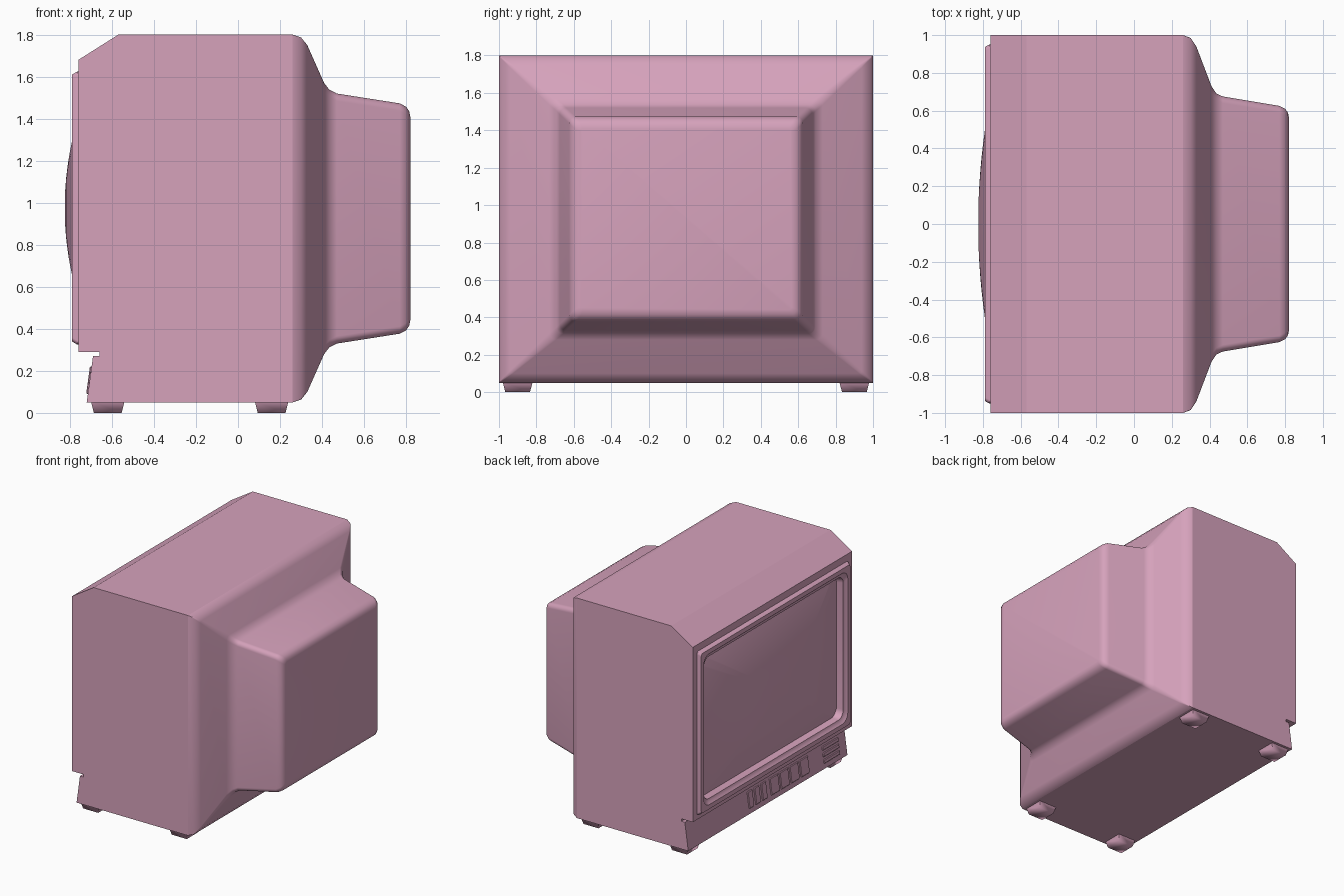
import bpy, bmesh, math
from mathutils import Matrix

if "Cube" in bpy.data.objects:
    bpy.data.objects.remove(bpy.data.objects["Cube"])

PINK = (0.67, 0.36, 0.50, 1.0)
mat = bpy.data.materials.new("dusty_pink")
mat.use_nodes = True
mat.diffuse_color = PINK
bsdf = next(n for n in mat.node_tree.nodes if n.type == "BSDF_PRINCIPLED")
bsdf.inputs["Base Color"].default_value = PINK


def finish(name, bm, angle=35):
    bmesh.ops.recalc_face_normals(bm, faces=bm.faces)
    mesh = bpy.data.meshes.new(name)
    bm.to_mesh(mesh)
    bm.free()
    mesh.materials.append(mat)
    ob = bpy.data.objects.new(name, mesh)
    bpy.context.collection.objects.link(ob)
    smooth(ob, angle)
    return ob


def smooth(ob, angle):
    bpy.ops.object.select_all(action="DESELECT")
    ob.select_set(True)
    bpy.context.view_layer.objects.active = ob
    bpy.ops.object.shade_smooth_by_angle(angle=math.radians(angle))


def ring(x, hy, hz, r, cz, n=6):
    """Rounded rectangle in the plane of constant x."""
    pts = []
    for k, (sy, sz) in enumerate([(1, 1), (-1, 1), (-1, -1), (1, -1)]):
        for i in range(n + 1):
            a = math.pi / 2 * (k + i / n)
            pts.append((x, sy * (hy - r) + r * math.cos(a),
                        cz + sz * (hz - r) + r * math.sin(a)))
    return pts


def loft(name, rings, closed=False, angle=35):
    """Skin consecutive rings; cap the ends, or close into a frame."""
    bm = bmesh.new()
    vs = [[bm.verts.new(p) for p in pts] for pts in rings]
    n = len(vs[0])
    pairs = list(zip(vs, vs[1:])) + ([(vs[-1], vs[0])] if closed else [])
    for a, b in pairs:
        for i in range(n):
            j = (i + 1) % n
            bm.faces.new((a[i], a[j], b[j], b[i]))
    if not closed:
        bm.faces.new(vs[0])
        bm.faces.new(vs[-1])
    return finish(name, bm, angle)


# Front case: side profile with sloped brow, notch and leaning control panel
profile = [(0.26, 1.8), (-0.57, 1.8), (-0.76, 1.68), (-0.76, 0.29), (-0.66, 0.29),
           (-0.66, 0.27), (-0.69, 0.27), (-0.72, 0.05), (0.26, 0.05)]
bm = bmesh.new()
face = bm.faces.new([bm.verts.new((x, -1, z)) for x, z in profile])
out = bmesh.ops.extrude_face_region(bm, geom=[face])
side = [v for v in out["geom"] if isinstance(v, bmesh.types.BMVert)]
bmesh.ops.translate(bm, verts=side, vec=(0, 2, 0))
case = finish("front_case", bm, 25)

# Recess behind the screen
SCREEN_Z = 0.975
cutter = loft("screen_cutter", [ring(x, 0.885, 0.575, 0.07, SCREEN_Z) for x in (-0.9, -0.68)])
cutter.hide_render = True
cut = case.modifiers.new("recess", "BOOLEAN")
cut.operation = "DIFFERENCE"
cut.object = cutter
cut.solver = "EXACT"
bpy.context.view_layer.objects.active = case
bpy.ops.object.modifier_apply(modifier="recess")
bpy.data.objects.remove(cutter)
smooth(case, 25)

# Rear case: shoulder narrowing to the tube housing (x, half width, half height, corner)
rear = [(0.26, 1.0, 0.875, 0.001), (0.30, 0.985, 0.862, 0.006), (0.33, 0.94, 0.825, 0.015),
        (0.41, 0.73, 0.645, 0.035), (0.435, 0.692, 0.613, 0.035), (0.47, 0.675, 0.595, 0.035),
        (0.77, 0.625, 0.548, 0.035), (0.80, 0.61, 0.532, 0.035), (0.815, 0.59, 0.51, 0.03),
        (0.82, 0.565, 0.485, 0.015)]
loft("rear_case", [ring(*s, 0.925) for s in rear], angle=40)

# Bezel frame around the screen
bezel = [(-0.755, 0.95, 0.65, 0.02), (-0.765, 0.95, 0.65, 0.02), (-0.79, 0.937, 0.635, 0.02),
         (-0.79, 0.905, 0.60, 0.07), (-0.775, 0.892, 0.585, 0.07), (-0.77, 0.875, 0.565, 0.06),
         (-0.70, 0.865, 0.555, 0.06), (-0.70, 0.89, 0.58, 0.06)]
loft("screen_bezel", [ring(*s, SCREEN_Z) for s in bezel], closed=True)


# Bulging screen glass
def bulge(pts):
    return [(-0.825 + 0.094 * y * y + 0.15 * (z - SCREEN_Z) ** 2, y, z) for _, y, z in pts]


glass = [ring(-0.69, 0.87, 0.56, 0.06, SCREEN_Z)]
for i in range(12):
    t = 1 - i / 12
    glass.append(bulge(ring(0, 0.87 * t, 0.56 * t, 0.06 * t, SCREEN_Z)))
loft("screen_glass", glass)

# Control panel keys, lying on the leaning panel
LEAN = math.atan2(0.03, 0.22)


def key(name, y, z, width, height, depth=0.016):
    x = -0.72 + (z - 0.05) * math.tan(LEAN)
    bm = bmesh.new()
    place = Matrix.Translation((x, y, z)) @ Matrix.Rotation(LEAN, 4, "Y")
    bmesh.ops.create_cube(bm, size=1, matrix=place @ Matrix.Diagonal((depth, width, height, 1)))
    bmesh.ops.bevel(bm, geom=bm.edges[:], offset=0.004, segments=1, affect="EDGES")
    finish(name, bm)


for i in range(3):
    key(f"narrow_key_{i + 1}", 0.20 - 0.085 * i, 0.155, 0.06, 0.13)
for i in range(4):
    key(f"wide_key_{i + 1}", -0.10 - 0.125 * i, 0.155, 0.105, 0.13)
for i in range(3):
    key(f"slat_{i + 1}", -0.81, 0.105 + 0.05 * i, 0.20, 0.03)

# Four tapered feet
for end, x in (("front", -0.62), ("back", 0.16)):
    for label, y in (("left", 0.9), ("right", -0.9)):
        bm = bmesh.new()
        bmesh.ops.create_cone(bm, cap_ends=True, segments=4, radius1=0.066 * math.sqrt(2),
                              radius2=0.08 * math.sqrt(2), depth=0.055,
                              matrix=Matrix.Translation((x, y, 0.0275))
                              @ Matrix.Rotation(math.pi / 4, 4, "Z"))
        finish(f"{end}_{label}_foot", bm, 80)
